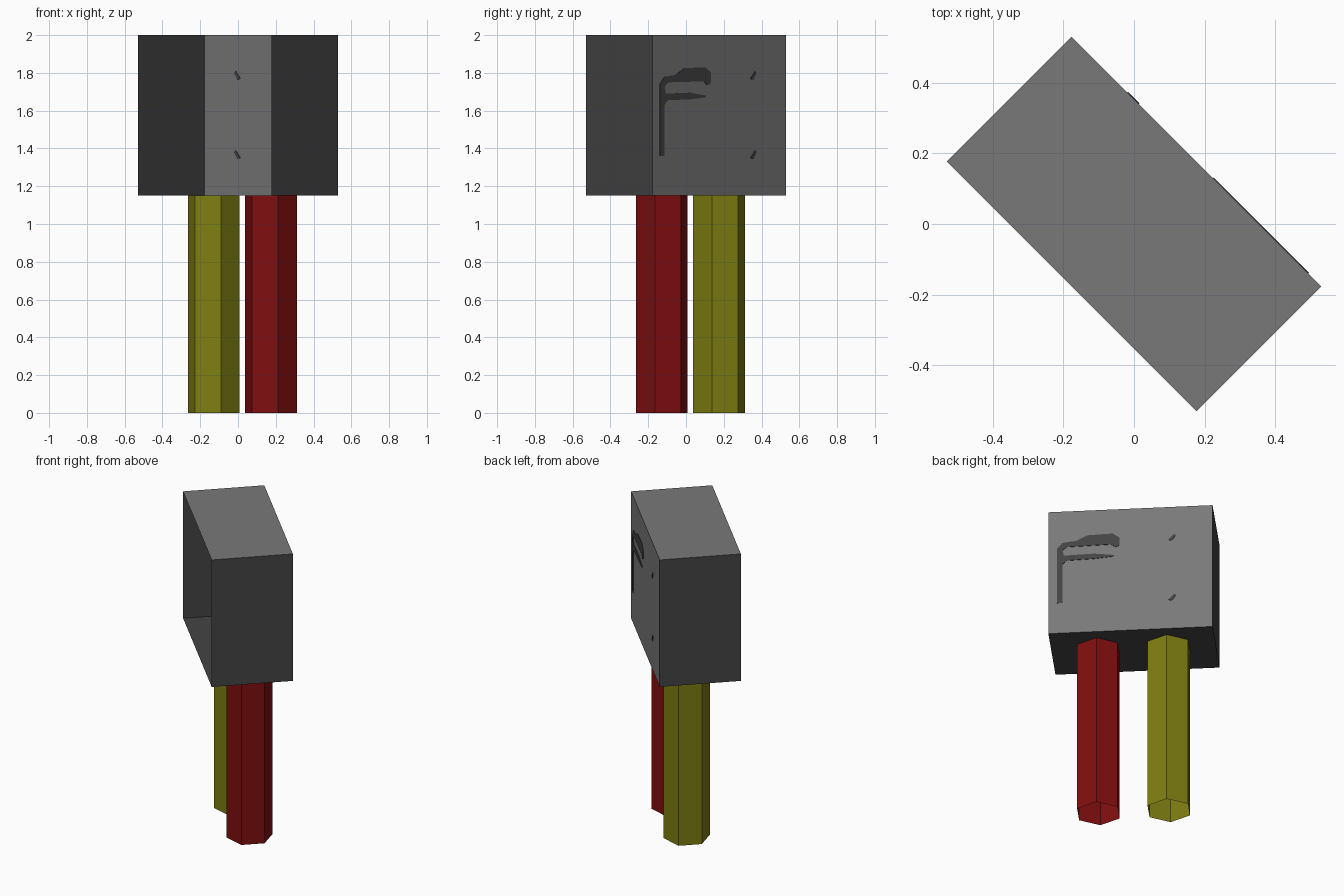
import bpy, bmesh, math
from mathutils import Matrix

cube = bpy.data.objects.get("Cube")
if cube:
    bpy.data.objects.remove(cube)


def srgb(v):
    v /= 255
    return v / 12.92 if v < 0.04 else ((v + 0.055) / 1.055) ** 2.4


def material(name, *rgb):
    colour = [srgb(c) for c in rgb] + [1]
    m = bpy.data.materials.new(name)
    m.use_nodes = True
    m.diffuse_color = colour
    m.node_tree.nodes["Principled BSDF"].inputs["Base Color"].default_value = colour
    return m


grey = material("mid_grey", 121, 121, 121)
dark = material("dark_grey", 68, 68, 68)
red = material("dark_red", 128, 14, 15)
yellow = material("olive_yellow", 126, 126, 17)

TURN = Matrix.Rotation(math.radians(-45), 4, 'Z')
LENGTH, DEPTH, BOTTOM, TOP = 1.0, 0.5, 1.15, 2.0


def finish(name, bm, *mats):
    mesh = bpy.data.meshes.new(name)
    bm.to_mesh(mesh)
    bm.free()
    for m in mats:
        mesh.materials.append(m)
    ob = bpy.data.objects.new(name, mesh)
    bpy.context.collection.objects.link(ob)
    return ob


# Thin-walled box, open on one long side; ends and floor are dark
bm = bmesh.new()
bmesh.ops.create_cube(bm, size=1)
bmesh.ops.scale(bm, vec=(LENGTH, DEPTH, TOP - BOTTOM), verts=bm.verts)
bmesh.ops.translate(bm, vec=(0, 0, (TOP + BOTTOM) / 2), verts=bm.verts)
bm.normal_update()
bmesh.ops.delete(bm, geom=[f for f in bm.faces if f.normal.y < -0.9], context='FACES_ONLY')
for f in bm.faces:
    f.material_index = int(abs(f.normal.x) > 0.9 or f.normal.z < -0.9)
bm.transform(TURN)
finish("open_box", bm, grey, dark)


# Hollow six-sided legs
def leg(name, x, y, mat):
    bm = bmesh.new()
    ring = [bm.verts.new((x + 0.142 * math.cos(math.radians(a)),
                          y + 0.142 * math.sin(math.radians(a)), 0))
            for a in range(45, 405, 60)]
    edges = [bm.edges.new((ring[i - 1], ring[i])) for i in range(6)]
    out = bmesh.ops.extrude_edge_only(bm, edges=edges)["geom"]
    bmesh.ops.translate(bm, vec=(0, 0, BOTTOM),
                        verts=[v for v in out if isinstance(v, bmesh.types.BMVert)])
    bmesh.ops.recalc_face_normals(bm, faces=bm.faces)
    finish(name, bm, mat)


leg("red_leg", 0.175, -0.128, red)
leg("yellow_leg", -0.128, 0.175, yellow)


# Painted marks: thin plates showing on both sides of the long wall
def mark(name, outline):
    bm = bmesh.new()
    face = bm.faces.new([bm.verts.new((DEPTH / 2 - y * math.sqrt(2), DEPTH / 2 - 0.003, z))
                         for y, z in outline])
    out = bmesh.ops.extrude_face_region(bm, geom=[face])["geom"]
    bmesh.ops.translate(bm, vec=(0, 0.006, 0),
                        verts=[v for v in out if isinstance(v, bmesh.types.BMVert)])
    bmesh.ops.recalc_face_normals(bm, faces=bm.faces)
    bm.transform(TURN)
    finish(name, bm, dark)


mark("hooked_mark", [
    (-.14, 1.36), (-.14, 1.74), (-.115, 1.78), (-.055, 1.79), (-.01, 1.825),
    (.1, 1.83), (.13, 1.8), (.13, 1.745), (.11, 1.735), (.095, 1.755),
    (-.095, 1.75), (-.115, 1.73), (-.11, 1.69), (.02, 1.695), (.105, 1.68),
    (.1, 1.67), (.02, 1.66), (-.1, 1.655), (-.115, 1.63), (-.115, 1.36)])
for label, z in (("lower", 1.365), ("upper", 1.785)):
    mark(label + "_spot", [(.34, z - .015), (.355, z - .022), (.373, z + .015), (.365, z + .025)])
